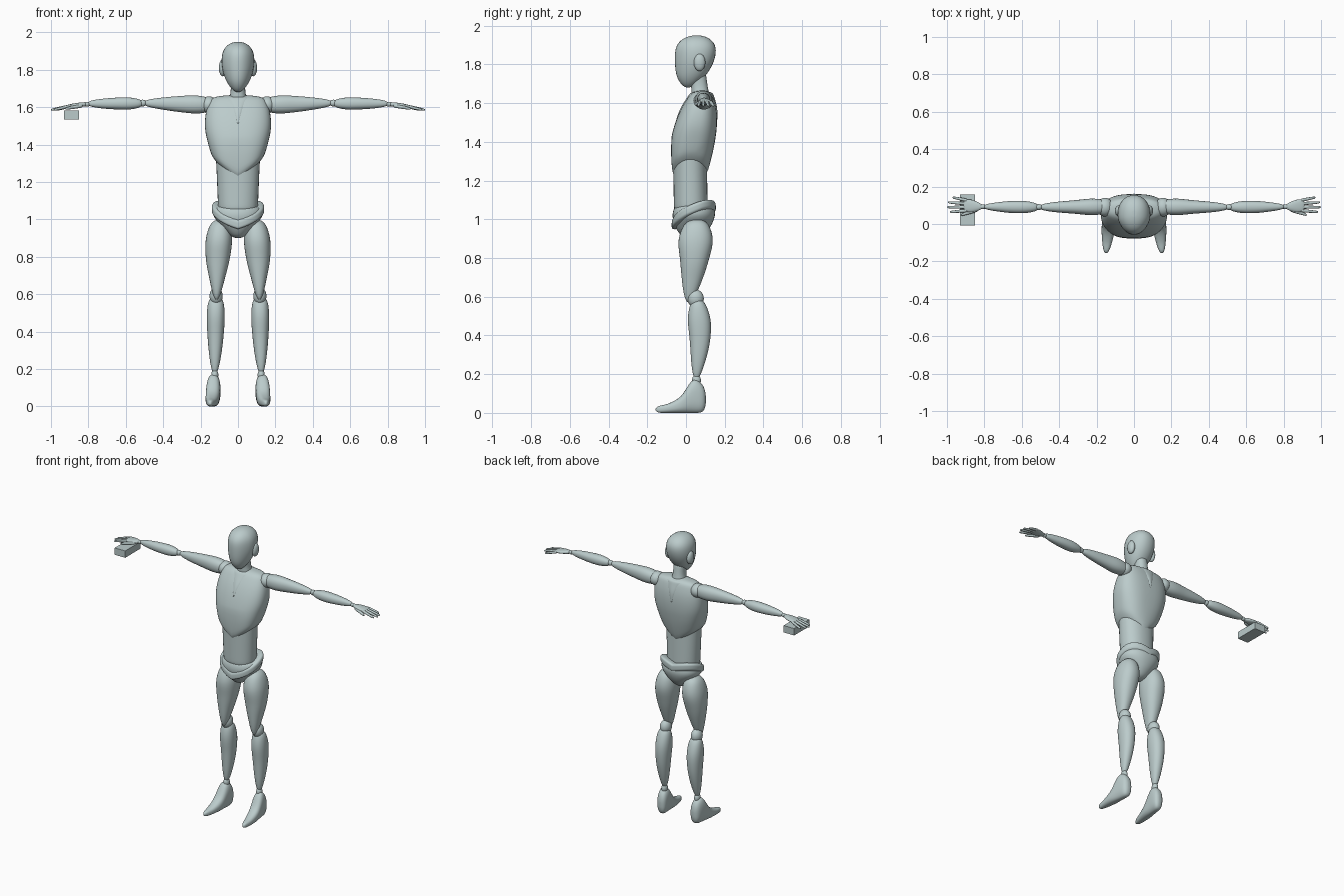
import bpy, bmesh, math
from mathutils import Vector

if "Cube" in bpy.data.objects:
    bpy.data.objects.remove(bpy.data.objects["Cube"], do_unlink=True)

colour = (0.5, 0.6, 0.6, 1)
grey = bpy.data.materials.new("pale_grey_green")
grey.use_nodes = True
grey.diffuse_color = colour
grey.node_tree.nodes["Principled BSDF"].inputs["Base Color"].default_value = colour
parts = []


def finish(name, bm):
    bmesh.ops.recalc_face_normals(bm, faces=bm.faces)
    mesh = bpy.data.meshes.new(name)
    bm.to_mesh(mesh)
    bm.free()
    mesh.materials.append(grey)
    obj = bpy.data.objects.new(name, mesh)
    bpy.context.collection.objects.link(obj)
    parts.append(obj)


def spline(values, t):
    """Smooth curve through evenly spaced values (numbers or vectors)."""
    if len(values) == 1:
        return values[0]
    padded = [2 * values[0] - values[1], *values, 2 * values[-1] - values[-2]]
    index = min(int(t * (len(values) - 1)), len(values) - 2)
    f = t * (len(values) - 1) - index
    a, b, c, d = padded[index:index + 4]
    start, end = (c - a) / 2, (d - b) / 2
    rise = f * f * (3 - 2 * f)
    return b + (c - b) * rise + start * f * (1 - f) ** 2 - end * f * f * (1 - f)


def tube(name, path, widths, depths, axis="z", cap=12, power=2.2, side=1, warp=None,
         steps=28, sides=32):
    """Rounded sections along a path; a higher cap gives blunter ends."""
    across, along = {"z": ("x", "y"), "x": ("y", "z"), "y": ("x", "z")}[axis]
    path = [Vector(point) for point in path]
    bm = bmesh.new()
    loops = []
    for step in range(steps + 1):
        u = -0.995 * math.cos(math.pi * step / steps)
        t = (u + 1) / 2
        taper = math.sqrt(1 - abs(u) ** cap)
        loop = []
        for i in range(sides):
            angle = math.tau * i / sides
            c, s = math.cos(angle), math.sin(angle)
            p = spline(path, t).copy()
            a = spline(widths, t) * taper * math.copysign(abs(c) ** (2 / power), c)
            b = spline(depths, t) * taper * math.copysign(abs(s) ** (2 / power), s)
            setattr(p, across, getattr(p, across) + a)
            setattr(p, along, getattr(p, along) + b)
            if warp:
                warp(p)
            p.x *= side
            loop.append(bm.verts.new(p))
        loops.append(loop)
    for low, high in zip(loops, loops[1:]):
        for i in range(sides):
            j = (i + 1) % sides
            bm.faces.new((low[i], low[j], high[j], high[i]))
    bm.faces.new(loops[0])
    bm.faces.new(loops[-1])
    finish(name, bm)


def ball(name, centre, radii):
    bm = bmesh.new()
    bmesh.ops.create_uvsphere(bm, u_segments=24, v_segments=14, radius=1)
    bmesh.ops.scale(bm, vec=radii, verts=bm.verts)
    bmesh.ops.translate(bm, vec=centre, verts=bm.verts)
    finish(name, bm)


# Shape rules for the face, rib cage and belt
def narrow_face(p):
    p.x *= 1 - 2 * max(0, 0.03 - p.y)


def pointed_ribs(p):
    low = min(1, max(0, (1.43 - p.z) / 0.12))
    middle = low * max(0, 1 - abs(p.x) / 0.135)
    p.z -= 0.11 * middle
    p.y *= 1 - 0.1 * middle


def tilted_belt(p):
    p.z += 0.4 * (p.y - 0.05) - 0.04 * max(0, 1 - abs(p.x) / 0.13)


# Head, neck and trunk
tube("head", [(0, 0.01, 1.68), (0, 0.043, 1.815), (0, 0.055, 1.95)],
     widths=[0.045, 0.068, 0.085, 0.087, 0.08], depths=[0.05, 0.08, 0.1, 0.106, 0.1],
     cap=4, warp=narrow_face)
tube("neck", [(0, 0.08, 1.6), (0, 0.06, 1.76)],
     widths=[0.06, 0.04, 0.04], depths=[0.05, 0.043, 0.042])
tube("chest", [(0, 0.018, 1.31), (0, 0.083, 1.665)],
     widths=[0.13, 0.158, 0.176, 0.17, 0.14], depths=[0.095, 0.113, 0.109, 0.089, 0.05],
     cap=20, power=2.6, warp=pointed_ribs, sides=48)
tube("collar", [(0, 0.053, 1.5), (0, 0.082, 1.66)],
     widths=[0.005, 0.045, 0.085], depths=[0.11, 0.092, 0.055], cap=20, power=2.6)
tube("abdomen", [(0, 0.025, 1.03), (0, 0.02, 1.38)],
     widths=[0.105, 0.112, 0.12], depths=[0.087], cap=20)
tube("belt", [(0, 0.04, 1.02), (0, 0.04, 1.1)],
     widths=[0.14], depths=[0.114], cap=4, warp=tilted_belt, sides=48)
tube("pelvis", [(0, 0.03, 0.9), (0, 0.045, 1.08)],
     widths=[0.03, 0.085, 0.13, 0.125], depths=[0.045, 0.09, 0.109, 0.1])

for side, label in ((1, "left"), (-1, "right")):
    def limb(part, path, widths, depths, **options):
        tube(f"{label}_{part}", path, widths, depths, side=side, **options)

    def joint(part, x, y, z, *radii):
        ball(f"{label}_{part}", (side * x, y, z), radii)

    joint("ear", 0.082, 0.07, 1.81, 0.02, 0.03, 0.045)

    # Legs
    limb("thigh", [(0.095, 0.055, 1), (0.108, 0.043, 0.785), (0.115, 0.015, 0.57)],
         widths=[0.05, 0.07, 0.063, 0.04, 0.014], depths=[0.06, 0.088, 0.073, 0.05, 0.02])
    joint("knee", 0.117, 0.05, 0.59, 0.035, 0.042, 0.047)
    limb("shin", [(0.118, 0.06, 0.59), (0.12, 0.072, 0.38), (0.124, 0.053, 0.17)],
         widths=[0.04, 0.048, 0.043, 0.032, 0.014], depths=[0.035, 0.058, 0.053, 0.038, 0.015])
    joint("ankle", 0.124, 0.054, 0.168, 0.019, 0.023, 0.03)

    # The foot rests on its sole, so its centre line is at half its height
    heights = [0.07, 0.085, 0.043, 0.024, 0.017]
    limb("foot", [(0.125 + 0.006 * i, 0.103 - 0.065 * i, h) for i, h in enumerate(heights)],
         widths=[0.032, 0.037, 0.036, 0.027, 0.013], depths=heights, axis="y", power=2.5)

    # Arms
    joint("shoulder", 0.155, 0.09, 1.612, 0.045, 0.05, 0.046)
    limb("upper_arm", [(0.13, 0.092, 1.612), (0.505, 0.09, 1.622)], axis="x",
         widths=[0.036, 0.044, 0.036, 0.028, 0.016], depths=[0.036, 0.048, 0.042, 0.031, 0.016])
    joint("elbow", 0.51, 0.09, 1.622, 0.022, 0.016, 0.018)
    limb("forearm", [(0.508, 0.09, 1.62), (0.805, 0.092, 1.619)], axis="x",
         widths=[0.02, 0.032, 0.032, 0.024, 0.013], depths=[0.02, 0.032, 0.031, 0.025, 0.014])
    joint("wrist", 0.808, 0.092, 1.616, 0.02, 0.013, 0.013)
    limb("palm", [(0.808, 0.092, 1.616), (0.912, 0.1, 1.606)], axis="x",
         widths=[0.01, 0.026, 0.034, 0.032], depths=[0.01, 0.012, 0.011, 0.007])

    # Fingers fan out and droop toward the tips
    for i, tip in enumerate((0.985, 1, 0.995, 0.97)):
        root = 0.072 + 0.018 * i
        limb(f"finger_{i + 1}", [(0.89, root, 1.608), (tip, root + 0.008 * (i - 1), 1.586)],
             widths=[0.009, 0.008, 0.006], depths=[0.009, 0.008, 0.006],
             axis="x", steps=12, sides=12)
    limb("thumb", [(0.83, 0.08, 1.608), (0.925, 0.048, 1.592)], axis="x",
         widths=[0.012, 0.011, 0.006], depths=[0.009, 0.009, 0.006], steps=12, sides=12)

# Small block under the right hand
bm = bmesh.new()
bmesh.ops.create_cube(bm, size=1)
bmesh.ops.scale(bm, vec=(0.08, 0.165, 0.047), verts=bm.verts)
bmesh.ops.translate(bm, vec=(-0.89, 0.074, 1.558), verts=bm.verts)
finish("hand_block", bm)

# Smooth shading that keeps hard edges
bpy.ops.object.select_all(action="DESELECT")
for obj in parts:
    obj.select_set(True)
bpy.context.view_layer.objects.active = parts[0]
bpy.ops.object.shade_smooth_by_angle(angle=math.radians(45))
